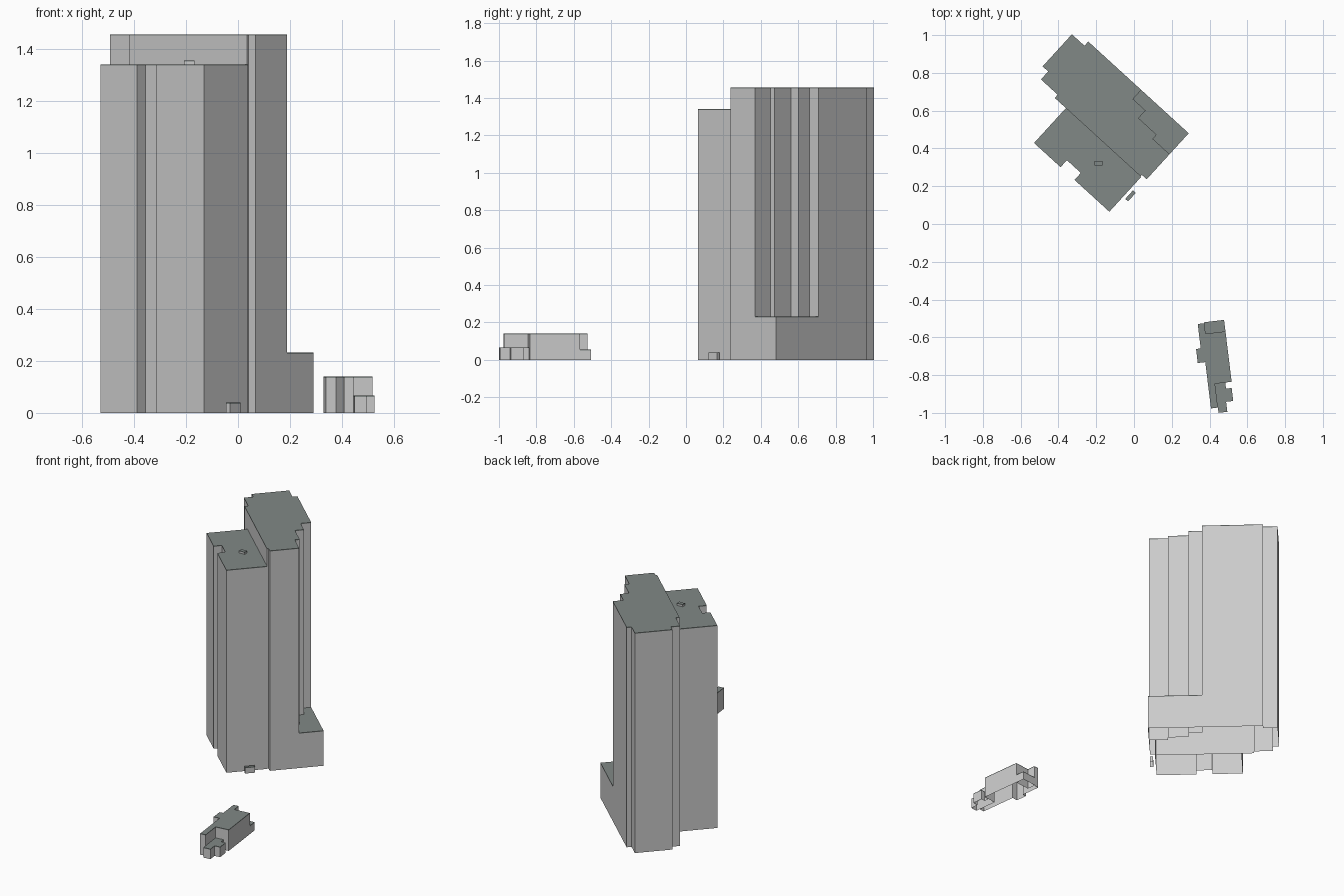
import bpy
import bmesh
from math import radians
from mathutils import Matrix, Vector

cube = bpy.data.objects.get("Cube")
if cube:
    bpy.data.objects.remove(cube, do_unlink=True)


def material(name, colour):
    mat = bpy.data.materials.new(name)
    mat.use_nodes = True
    mat.diffuse_color = (*colour, 1)
    shader = mat.node_tree.nodes["Principled BSDF"]
    shader.inputs["Base Color"].default_value = mat.diffuse_color
    return mat


wall_grey = material("wall_grey", (0.6, 0.6, 0.6))
roof_slate = material("roof_slate", (0.22, 0.25, 0.24))
roof_thickness = 0.005


def right_angled_outline(turns):
    """Corners of a plan whose walls turn alternately across and along."""
    corners = []
    for i in range(0, len(turns), 2):
        across, along = turns[i], turns[i + 1]
        next_across = turns[(i + 2) % len(turns)]
        corners += [Vector((across, along, 0)), Vector((next_across, along, 0))]
    return corners


def block(name, turns, top, base=0, angle=0, centre=(0, 0, 0)):
    """Raise a plan into walls with a thin roof sheet, left open below."""
    placement = Matrix.Translation(centre) @ Matrix.Rotation(radians(angle), 4, "Z")
    plan = [placement @ corner for corner in right_angled_outline(turns)]
    bm = bmesh.new()
    levels = (base, top - roof_thickness, top)
    rings = [[bm.verts.new((p.x, p.y, z)) for p in plan] for z in levels]
    for slot, (low, high) in enumerate(zip(rings, rings[1:])):
        for i in range(len(plan)):
            bm.faces.new((low[i - 1], low[i], high[i], high[i - 1])).material_index = slot
    roof = bm.faces.new(rings[-1])
    roof.material_index = 1

    # Turn every face outward if the plan was walked clockwise
    roof.normal_update()
    if roof.normal.z < 0:
        bmesh.ops.reverse_faces(bm, faces=bm.faces)

    mesh = bpy.data.meshes.new(name)
    bm.to_mesh(mesh)
    bm.free()
    mesh.materials.append(wall_grey)
    mesh.materials.append(roof_slate)
    bpy.context.collection.objects.link(bpy.data.objects.new(name, mesh))


# Tower group: the podium fills the stepped corner of the tall tower
tower_frame = {"angle": -42.4}
back_wall, middle_wall, front_wall = 0.55, 0.21, -0.04
steps = [-0.45, 0.485, -0.36, 0.43, -0.23, 0.4, -0.11]
rear_corner = [-0.92, 0.52, -0.83, back_wall]
front_corners = [0.22, -0.145, middle_wall, -0.76, 0.233, -0.88, 0.29]
notch = [-0.49, 0.01, -0.39]

block("tall_tower", rear_corner + steps + front_corners, top=1.455, **tower_frame)
block("podium", steps + [back_wall], top=0.232, **tower_frame)
block("front_tower", [-0.68, front_wall, *notch, front_wall, -0.14, middle_wall],
      top=1.34, **tower_frame)

# Small extras: free-standing kiosk and rooftop hut
block("kiosk", [-0.124, 0.067, -0.104, 0.128], top=0.04, **tower_frame)
block("roof_hut", [-0.02, -0.012, 0.02, 0.012], top=1.355, base=1.34,
      centre=(-0.188, 0.322, 0))

# Small house: main body with side bay, low porch in front, low annex behind
house_frame = {"angle": 7, "centre": (0.43, -0.75, 0)}
house_right, house_left, porch_right = -0.03, 0.076, -0.013
house_front, house_back = -0.095, 0.174
side_bay = [-0.05, 0.025, -0.09, 0.1]

block("house_body", [-0.065, 0.23, house_right, house_back, house_left, house_front,
                     porch_right, -0.222, *side_bay], top=0.14, **house_frame)
block("house_porch", [porch_right, house_front, 0.042, -0.128, 0.072, -0.197,
                      0.034, -0.25], top=0.067, **house_frame)
block("house_annex", [house_right, house_back, house_left, 0.235],
      top=0.055, **house_frame)
